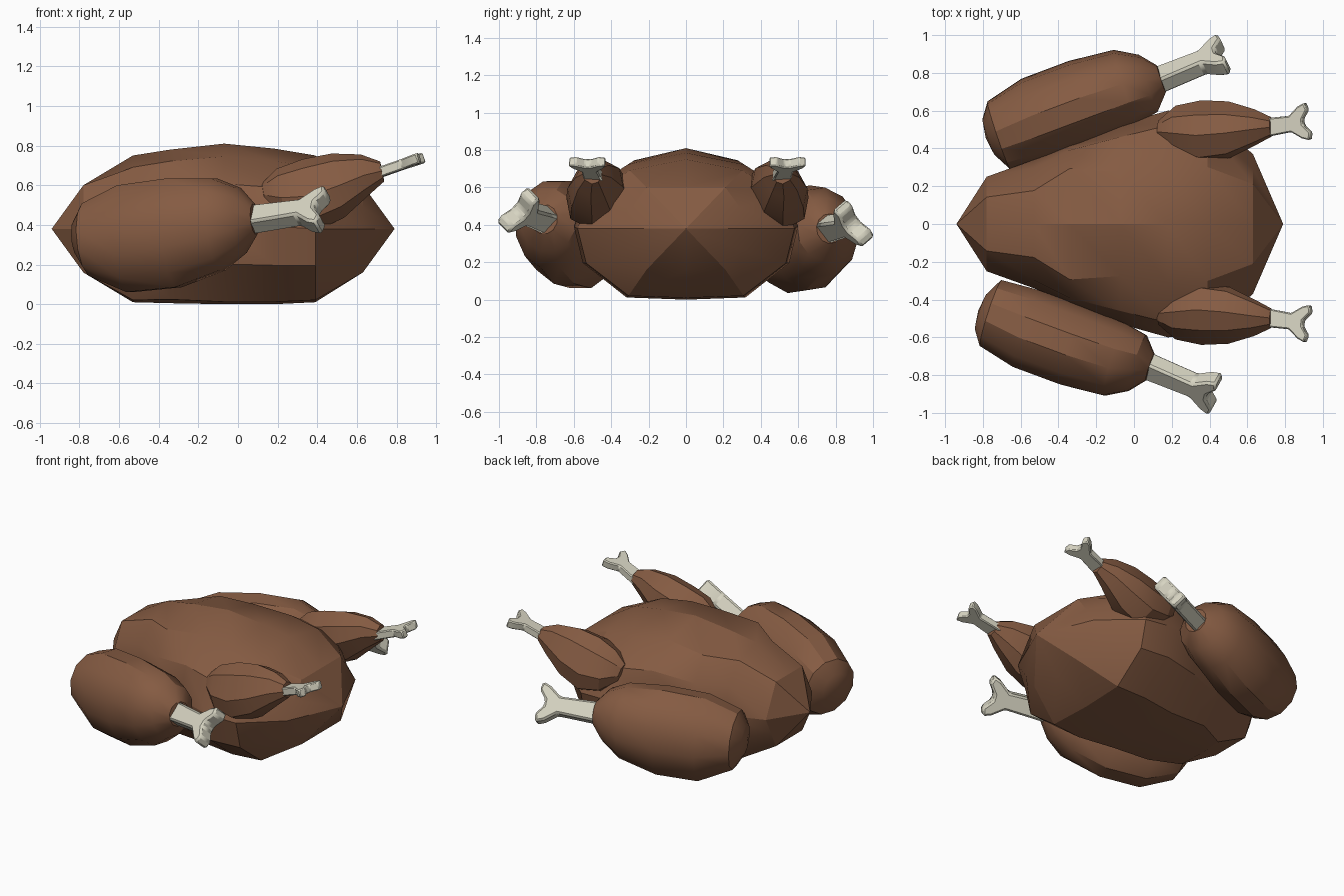
import bpy, math
from mathutils import Vector, Matrix

if "Cube" in bpy.data.objects:
    bpy.data.objects.remove(bpy.data.objects["Cube"])


def material(name, rgb):
    m = bpy.data.materials.new(name)
    m.diffuse_color = (*rgb, 1)
    m.use_nodes = True
    m.node_tree.nodes["Principled BSDF"].inputs["Base Color"].default_value = m.diffuse_color
    return m


MEAT = material("roasted_skin", (0.235, 0.105, 0.055))
BONE = material("bone", (0.68, 0.66, 0.54))


def add_mesh(name, verts, faces, mat, angle):
    me = bpy.data.meshes.new(name)
    me.from_pydata(verts, [], faces)
    me.materials.append(mat)
    ob = bpy.data.objects.new(name, me)
    bpy.context.collection.objects.link(ob)
    bpy.ops.object.select_all(action='DESELECT')
    ob.select_set(True)
    bpy.context.view_layer.objects.active = ob
    bpy.ops.object.shade_smooth_by_angle(angle=math.radians(angle))
    return ob


def loft(name, rings, tips, mat, frame=Matrix(), angle=30):
    """Skin a list of point rings (counterclockwise about +x); tips close the ends."""
    n = len(rings[0])
    verts = [p for r in rings for p in r] + list(tips)
    a, b = len(verts) - 2, len(verts) - 1
    faces, last = [], (len(rings) - 1) * n
    for j in range(n):
        k = (j + 1) % n
        for i in range(len(rings) - 1):
            faces.append((i * n + j, i * n + k, (i + 1) * n + k, (i + 1) * n + j))
        faces.append((a, k, j))
        faces.append((b, last + j, last + k))
    return add_mesh(name, [frame @ Vector(v) for v in verts], faces, mat, angle)


def frame_along(start, end, roll=0):
    d = (Vector(end) - Vector(start)).normalized()
    side = Vector((0, 0, 1)).cross(d).normalized()
    up = d.cross(side)
    m = Matrix((d, side, up)).transposed().to_4x4()
    return Matrix.Translation(start) @ m @ Matrix.Rotation(math.radians(roll), 4, 'X')


# Carcass: round rings in the middle, hexagonal rings near both pointed ends
ROUND = [(0, 1), (.52, .84), (.87, .5), (1, 0), (.92, -.5), (.53, -.97), (0, -1)]
BROAD = [(0, 1), (.70, .85), (.93, .45), (1, 0), (.93, -.5), (.65, -.95), (0, -1)]
HEXAGON = [(0, 1), (.57, 1), (.785, .5), (1, 0), (.785, -.5), (.57, -1), (0, -1)]


def carcass_ring(x, w, lo, hi, half):
    pts = half + [(-y, z) for y, z in half[-2:0:-1]]
    mid, h = (lo + hi) / 2, (hi - lo) / 2
    return [(x, y * w, mid + z * h) for y, z in pts][::-1]


rings = [carcass_ring(*r) for r in [
    (-.78, .25, .16, .60, HEXAGON), (-.53, .34, .01, .75, ROUND), (-.34, .42, .005, .78, BROAD),
    (-.07, .53, 0, .81, ROUND), (.18, .60, 0, .785, ROUND), (.39, .58, .01, .75, ROUND),
    (.63, .37, .16, .60, HEXAGON)]]
loft("carcass", rings, [(-.94, 0, .38), (.79, 0, .38)], MEAT, angle=24)


def meat(name, start, end, profile, roll=0, flip=1, n=10, power=1):
    """Rounded flesh around an axis: profile rows are t, half width, half height, side, lift."""
    length = (Vector(end) - Vector(start)).length
    rows = []
    for t, w, h, s, lift in profile:
        ring = []
        for i in range(n):
            a = 2 * math.pi * i / n + math.pi / n
            c, q = math.cos(a), math.sin(a)
            c = math.copysign(abs(c) ** power, c)
            q = math.copysign(abs(q) ** power, q)
            ring.append((t * length, s * flip + w * c, lift + h * q))
        rows.append(ring)
    loft(name, rows, [(0, 0, 0), (length, 0, 0)], MEAT, frame_along(start, end, roll))


def bone(name, start, end, base, shaft, knob, thick, roll):
    """Flat shaft with a forked end, bevelled."""
    L = (Vector(end) - Vector(start)).length
    k = knob
    top = [(-.05, base), (L - k * 1.05, shaft), (L - k * .5, k * .85), (L - k * .1, k),
           (L, k * .6), (L - k * .35, k * .15)]
    outline = top + [(x, -y) for x, y in top[::-1]]
    n = len(outline)
    verts = [(x, y, z) for z in (-thick, thick) for x, y in outline]
    faces = [tuple(range(n)), tuple(range(2 * n - 1, n - 1, -1))]
    faces += [(i, n + i, n + (i + 1) % n, (i + 1) % n) for i in range(n)]
    f = frame_along(start, end, roll)
    ob = add_mesh(name, [f @ Vector(v) for v in verts], faces, BONE, 30)
    bev = ob.modifiers.new("bevel", 'BEVEL')
    bev.width, bev.segments, bev.limit_method = thick * .25, 1, 'ANGLE'


# Thighs with long bones, posed slightly differently on each side
thigh = [(.015, .10, .10, 0, -.01), (.07, .19, .19, .01, -.02), (.28, .222, .28, -.01, -.035),
         (.55, .222, .285, -.02, -.03), (.80, .205, .24, -.02, -.01),
         (.92, .16, .17, 0, 0), (.995, .075, .08, 0, 0)]
legs = [("front", (-.825, -.46, .34), (.09, -.76, .43), (.44, -.905, .48), 48, 1, 0),
        ("back", (-.785, .455, .33), (.15, .77, .38), (.485, .905, .41), -52, -1, 8)]
for side, a, b, c, roll, flip, lean in legs:
    meat(side + "_thigh", a, b, thigh, lean, flip, 12)
    bone(side + "_thigh_bone", b, c, .065, .055, .13, .05, roll)

# Wings with short bones, leaning in over the back
wing = [(.02, .05, .06, 0, 0), (.16, .115, .145, .01, -.025), (.38, .15, .185, .03, -.035),
        (.62, .14, .165, .02, -.02), (.85, .09, .105, 0, .0), (.995, .05, .05, 0, 0)]
for side, s, dy in (("front", -1, 0), ("back", 1, .015)):
    a, b, c = [(x, s * y + dy, z) for x, y, z in
               ((.12, .48, .55), (.73, .50, .67), (.93, .53, .74))]
    meat(side + "_wing", a, b, wing, 28 * s, -s, 8, .85)
    bone(side + "_wing_bone", b, c, .05, .043, .1, .026, 0)
